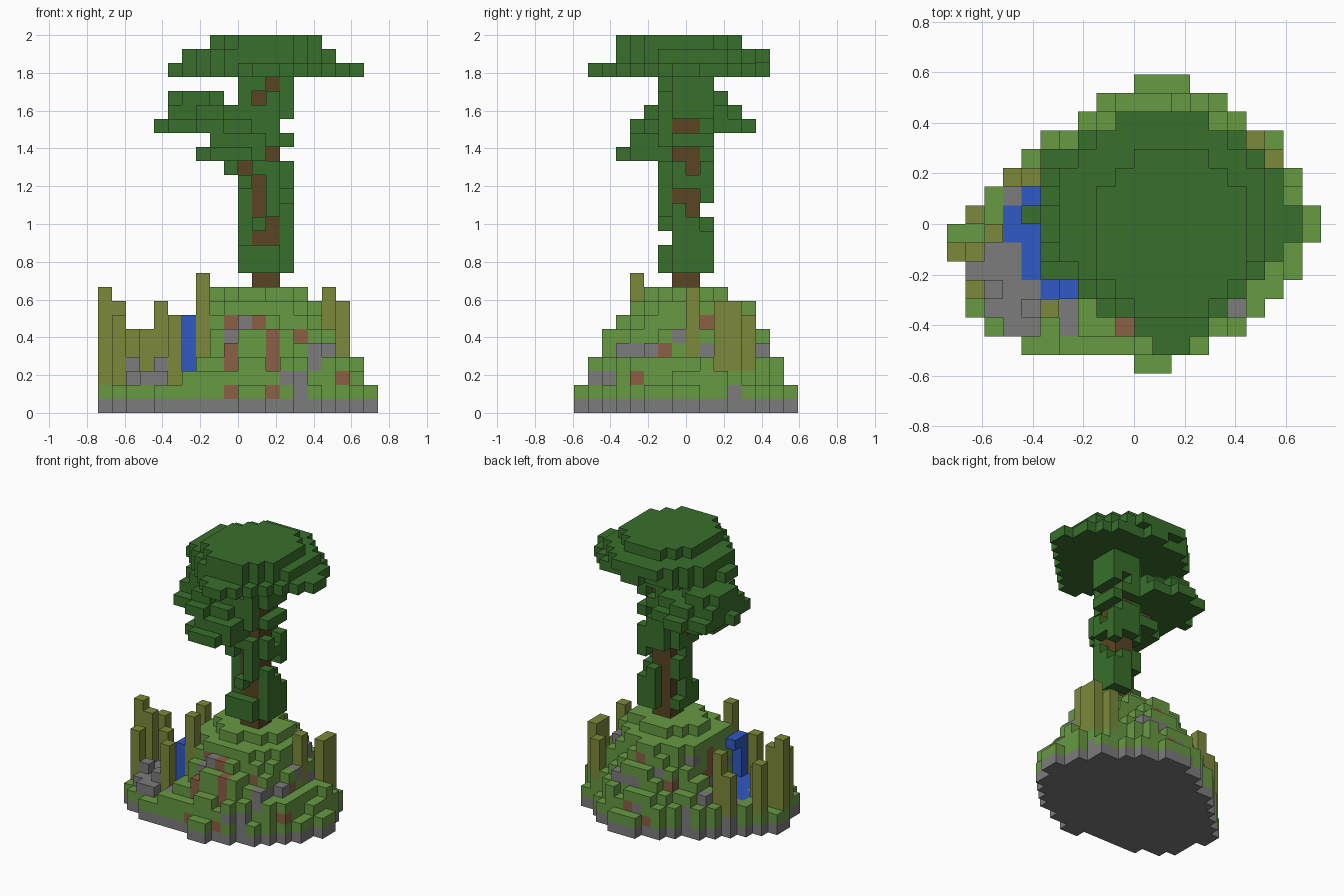
import bpy
import bmesh
import random

random.seed(7)
cube = bpy.data.objects.get("Cube")
if cube:
    bpy.data.objects.remove(cube, do_unlink=True)

S = 2 / 27  # block size
COLOURS = {
    "grass": (0.135, 0.32, 0.055),
    "leaf": (0.04, 0.16, 0.025),
    "stone": (0.2, 0.2, 0.2),
    "reed": (0.2, 0.25, 0.042),
    "water": (0.03, 0.1, 0.55),
    "clay": (0.26, 0.115, 0.06),
    "bark": (0.1, 0.06, 0.016),
}
NAMES = list(COLOURS)


def make_material(name, rgb):
    m = bpy.data.materials.new(name)
    m.use_nodes = True
    m.diffuse_color = (*rgb, 1)
    bsdf = next(n for n in m.node_tree.nodes if n.type == "BSDF_PRINCIPLED")
    bsdf.inputs["Base Color"].default_value = (*rgb, 1)
    bsdf.inputs["Roughness"].default_value = 0.9
    return m


MATS = [make_material(n, c) for n, c in COLOURS.items()]
cells = {}  # (i, j, k) -> (part, colour)


def put(part, colour, i, j, k):
    cells[i, j, k] = (part, colour)


def disc(cx, cy, rx, ry, rough=0.0):
    """Block columns whose centre lies in an ellipse with a rough edge."""
    for i in range(20):
        for j in range(16):
            d = ((i + .5 - cx) / rx) ** 2 + ((j + .5 - cy) / ry) ** 2
            if d < 1 + rough * jitter[i, j]:
                yield i, j


jitter = {(i, j): random.uniform(-1, 1) for i in range(20) for j in range(16)}

# Stone slab with a grass layer: first and last block of each row
rows = [(10, 11), (4, 13), (2, 15), (1, 16), (1, 17), (1, 18), (0, 18), (0, 19),
        (1, 19), (2, 18), (3, 18), (4, 17), (5, 17), (7, 15), (8, 14), (10, 12)]
ground = [(i, j) for j, (a, b) in enumerate(rows) for i in range(a, b + 1)]
for i, j in ground:
    put("stone_base", "stone", i, j, 0)

# Mound: a low step, a small cliff and terraces, with a hollow for the pond
mound = {(i, j, 1) for i, j in ground}
terraces = [(10.4, 8.6, 7.1), (11.3, 7.3, 6.7), (11.3, 6.0, 6.2), (11.3, 5.5, 5.7),
            (11.3, 5.2, 4.9), (11.2, 4.8, 4.4), (11.5, 3.5, 2.6)]
for k, (cx, rx, ry) in enumerate(terraces, 2):
    for i, j in disc(cx, 8, rx, ry, 0.1):
        hollow = k > 2 and i <= 6 and j <= 9
        if (i, j) in ground and not hollow:
            mound.add((i, j, k))

# Patches of clay and stone: front by (column, layer), side by (row, layer)
clay_front = {(3, 1), (9, 1), (12, 1), (17, 2), (8, 3), (9, 3), (12, 3), (9, 4), (12, 4),
              (12, 5), (14, 5), (9, 6), (11, 6)}
stone_front = {(13, 2), (14, 2), (13, 3), (14, 3), (15, 3), (16, 3), (15, 4), (16, 4),
               (10, 6), (9, 5), (4, 2), (2, 3), (14, 1)}
clay_side = {(2, 3), (6, 4), (9, 6), (5, 3), (13, 1), (2, 1)}
stone_side = {(3, 3), (4, 3), (3, 4), (4, 4), (4, 2), (9, 3), (9, 4), (10, 5), (10, 6),
              (7, 5), (13, 3), (13, 4), (11, 1)}


def soil(i, j, k):
    # Every step has a grass cap low down
    if k > 6 or (k < 4 and (i, j, k + 1) not in mound):
        return "grass"
    front = (i, k) if j < 8 and (i, j - 1, k) not in mound else None
    side = (j, k) if i > 10 and (i + 1, j, k) not in mound else None
    if front in clay_front or side in clay_side:
        return "clay"
    if front in stone_front or side in stone_side:
        return "stone"
    # The back and the far side are mixed at random
    if front or side or (i, j, k + 1) not in mound:
        return "grass"
    r = random.random()
    return "clay" if r < .14 else "stone" if r < .36 else "grass"


for block in sorted(mound):
    put("mound", soil(*block), *block)

# Loose rocks round the pond
for i, j in [(1, 5), (2, 5), (3, 5), (2, 6), (3, 6), (2, 4), (3, 4), (4, 4), (2, 3), (3, 3),
             (4, 3), (3, 2), (4, 2), (6, 2), (6, 3), (3, 9), (5, 11)]:
    put("mound", "stone", i, j, 2)
for i, j in [(2, 4), (4, 3), (5, 11)]:
    put("mound", "stone", i, j, 3)

# Pond and waterfall
for i in range(3, 7):
    for j in range(4, 10):
        if (i > 3 or j in (7, 8)) and (i > 4 or j > 4):
            put("pond", "water", i, j, 2)
for k in range(3, 7):
    put("waterfall", "water", 6, 4, k)
put("waterfall", "water", 6, 5, 6)
put("waterfall", "water", 7, 5, 6)

# Reeds: column and height in blocks; those on the high side stand on grass
for i, j, top in [(0, 6, 9), (1, 6, 8), (1, 8, 7), (2, 7, 6), (1, 4, 7), (3, 10, 6), (4, 10, 8),
                  (5, 3, 7), (7, 4, 10), (16, 8, 9), (17, 10, 8), (17, 11, 8), (16, 12, 7)]:
    if i > 9:
        put("mound", "grass", i, j, 2)
    for k in range(3 if i > 9 else 2, top):
        put("reeds", "reed", i, j, k)

# Lower foliage clumps and the crown, as stacked discs
clumps = {
    "front_foliage": [(17, 9.5, 6.5, .8, .8), (18, 9.5, 6, 2.6, 2.8), (19, 10, 6, 2.3, 2.2)],
    "side_foliage": [(20, 8, 8.5, 3.6, 4.2), (21, 8, 8.5, 3.1, 3.4), (22, 7, 8.5, 2.2, 2.4)],
    "crown": [(24, 12, 7.5, 6.6, 6.15), (25, 11.5, 8.5, 5.6, 5.6), (26, 12, 7.5, 4.2, 4.6)],
}
for part, layers in clumps.items():
    for k, *shape in layers:
        for i, j in disc(*shape):
            # The crown's two front corners are cut back
            if part != "crown" or (i + j >= 12 and i - j <= 11):
                put(part, "leaf", i, j, k)

# Creepers up the trunk, with gaps that show the bark
gaps = {(11, 6): {12, 14, 15, 16, 22}, (12, 6): {12, 13, 18, 23}, (13, 7): {15, 18, 20},
        (13, 8): {14, 15, 17, 18, 20}, (11, 9): {*range(10, 16), 19}, (12, 9): {14, 15, 19, 21},
        (10, 7): {17}, (10, 8): {11, 12, 15}}
for (i, j), gap in gaps.items():
    for k in range(10, 24):
        if k not in gap:
            put("creepers", "leaf", i, j, k)
for k in (10, 11, 16, 18, 19, 20, 21, 22, 23):
    put("creepers", "leaf", 10, 6, k)
for k in (10, 11, 12, 15, 16, 17, 19, 21, 22, 23):
    put("creepers", "leaf", 13, 9, k)

# Trunk and its branch
for k in range(9, 24):
    for i in (11, 12):
        for j in (7, 8):
            put("trunk", "bark", i, j, k)
for i, k in [(10, 17), (9, 18), (8, 19)]:
    put("branch", "bark", i, 7, k)

# Unit face corners for each outward direction
FACES = {
    (1, 0, 0): [(1, 0, 0), (1, 1, 0), (1, 1, 1), (1, 0, 1)],
    (-1, 0, 0): [(0, 0, 0), (0, 0, 1), (0, 1, 1), (0, 1, 0)],
    (0, 1, 0): [(0, 1, 0), (0, 1, 1), (1, 1, 1), (1, 1, 0)],
    (0, -1, 0): [(0, 0, 0), (1, 0, 0), (1, 0, 1), (0, 0, 1)],
    (0, 0, 1): [(0, 0, 1), (1, 0, 1), (1, 1, 1), (0, 1, 1)],
    (0, 0, -1): [(0, 0, 0), (0, 1, 0), (1, 1, 0), (1, 0, 0)],
}


def build(part):
    """Skin the exposed sides of every block in a part."""
    bm = bmesh.new()
    corners, used = {}, []
    for (i, j, k), (owner, colour) in cells.items():
        if owner != part:
            continue
        for (dx, dy, dz), quad in FACES.items():
            if (i + dx, j + dy, k + dz) in cells:
                continue
            for a, b, c in quad:
                x, y, z = key = (i + a, j + b, k + c)
                if key not in corners:
                    corners[key] = bm.verts.new(((x - 10) * S, (y - 8) * S, z * S))
            if colour not in used:
                used.append(colour)
            face = bm.faces.new([corners[i + a, j + b, k + c] for a, b, c in quad])
            face.material_index = used.index(colour)
    mesh = bpy.data.meshes.new(part)
    bm.to_mesh(mesh)
    bm.free()
    for colour in used:
        mesh.materials.append(MATS[NAMES.index(colour)])
    bpy.context.collection.objects.link(bpy.data.objects.new(part, mesh))


for part in dict.fromkeys(owner for owner, _ in cells.values()):
    build(part)
